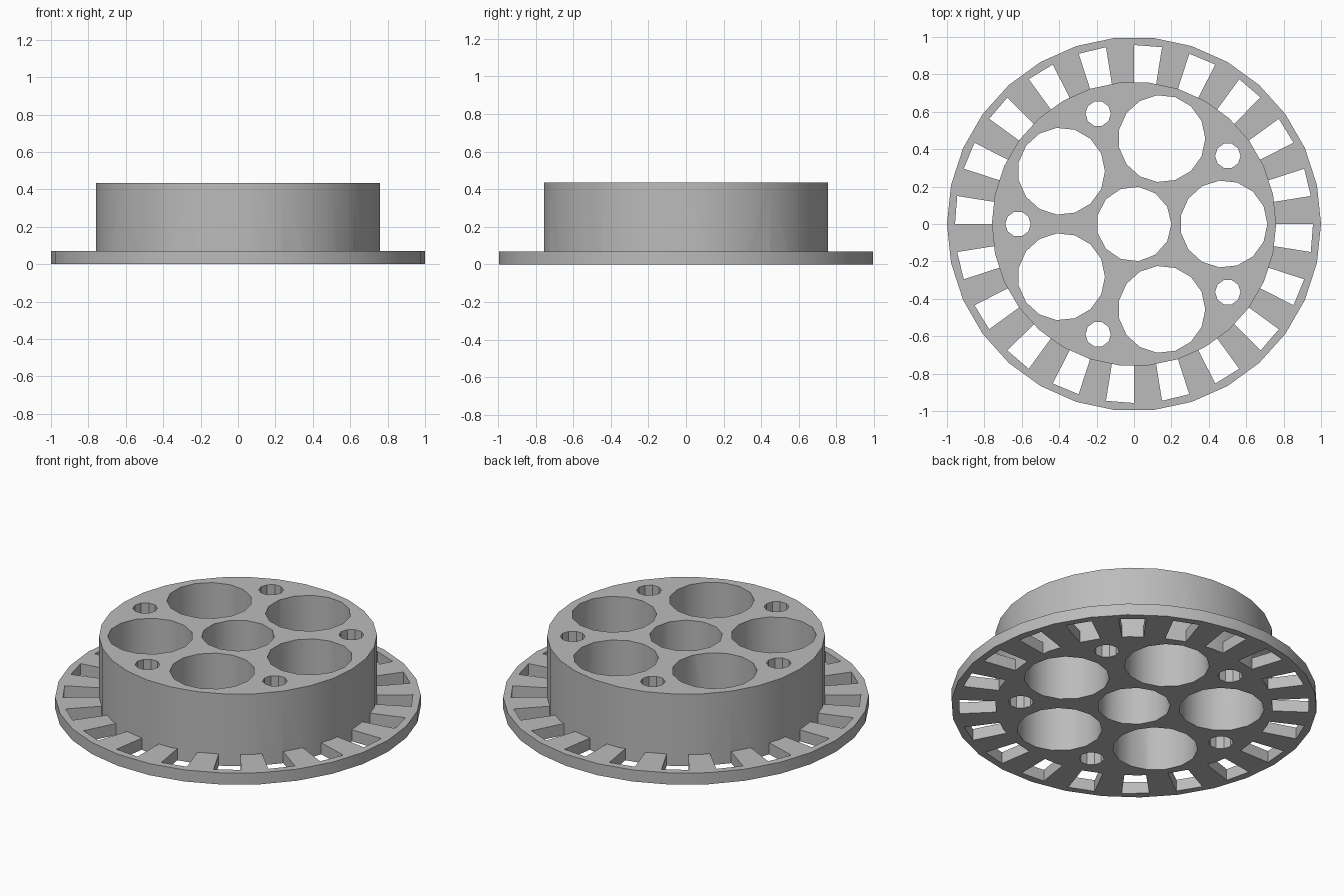
import bpy, bmesh
from math import cos, sin, radians

cube = bpy.data.objects.get("Cube")
if cube:
    bpy.data.objects.remove(cube)

FLANGE_TOP, DRUM_TOP = 0.07, 0.435

grey = bpy.data.materials.new("light_grey")
grey.use_nodes = True
colour = (0.5, 0.5, 0.5, 1)
grey.diffuse_color = colour
grey.node_tree.nodes["Principled BSDF"].inputs["Base Color"].default_value = colour


def polar(radius, degrees):
    return radius * cos(radians(degrees)), radius * sin(radians(degrees))


def ring(radius, sides, centre=(0, 0), turn=0):
    points = [polar(radius, turn + 360 * i / sides) for i in range(sides)]
    return [(centre[0] + x, centre[1] + y) for x, y in points]


def prisms(name, outlines, bottom, top):
    """One object made of upright prisms, one for each outline."""
    bm = bmesh.new()
    for outline in outlines:
        face = bm.faces.new([bm.verts.new((x, y, bottom)) for x, y in outline])
        moved = bmesh.ops.extrude_face_region(bm, geom=[face])["geom"]
        verts = [v for v in moved if isinstance(v, bmesh.types.BMVert)]
        bmesh.ops.translate(bm, verts=verts, vec=(0, 0, top - bottom))
    bmesh.ops.recalc_face_normals(bm, faces=bm.faces)
    mesh = bpy.data.meshes.new(name)
    bm.to_mesh(mesh)
    bm.free()
    mesh.materials.append(grey)
    obj = bpy.data.objects.new(name, mesh)
    bpy.context.collection.objects.link(obj)
    return obj


def combine(target, tool, operation):
    """Apply a boolean and discard the tool."""
    mod = target.modifiers.new(operation.lower(), "BOOLEAN")
    mod.operation, mod.object, mod.solver = operation, tool, "EXACT"
    bpy.context.view_layer.objects.active = target
    bpy.ops.object.modifier_apply(modifier=mod.name)
    bpy.data.objects.remove(tool)


# Flange with a ring of tapered slots
body = prisms("flanged_drum", [ring(1, 30)], 0, FLANGE_TOP)
slots = []
for i in range(20):
    end = 18 * i
    start = end - 9
    slots.append([polar(0.75, start), polar(0.957, start),
                  polar(0.957, end), polar(0.75, end)])
combine(body, prisms("slot_cutter", slots, -0.1, FLANGE_TOP + 0.1), "DIFFERENCE")

# Drum standing through the flange
combine(body, prisms("drum", [ring(0.76, 30)], 0, DRUM_TOP), "UNION")

# Centre bore, five large bores and five small bolt holes
holes = [ring(0.2, 13)]
for i in range(5):
    angle = 72 * i
    holes.append(ring(0.233, 15, polar(0.48, angle), angle))
    holes.append(ring(0.068, 10, polar(0.62, angle + 36), angle + 36))
combine(body, prisms("hole_cutter", holes, -0.1, DRUM_TOP + 0.1), "DIFFERENCE")

# Smooth round walls, crisp rims
bpy.ops.object.select_all(action="DESELECT")
body.select_set(True)
bpy.context.view_layer.objects.active = body
bpy.ops.object.shade_smooth_by_angle(angle=radians(30))
